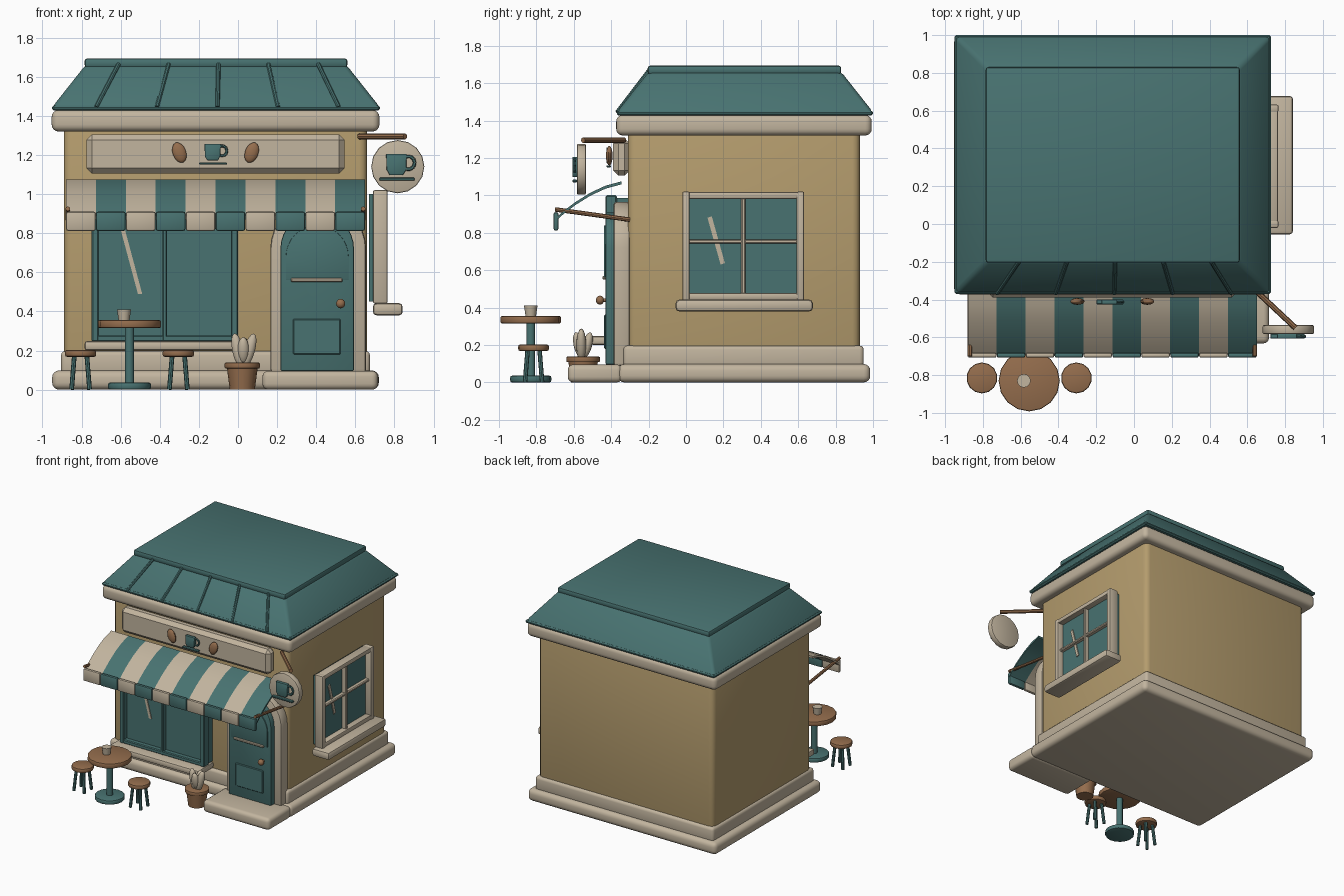
import bpy, bmesh
from math import sin, cos, pi, radians
from mathutils import Vector, Matrix

cube = bpy.data.objects.get("Cube")
if cube:
    bpy.data.objects.remove(cube, do_unlink=True)


def material(name, rgb):
    m = bpy.data.materials.new(name)
    m.use_nodes = True
    m.diffuse_color = (*rgb, 1)
    m.node_tree.nodes["Principled BSDF"].inputs["Base Color"].default_value = (*rgb, 1)
    return m


TEAL = material("teal_paint", (0.065, 0.17, 0.165))
CREAM = material("cream_trim", (0.54, 0.46, 0.345))
TAN = material("tan_plaster", (0.46, 0.335, 0.155))
WOOD = material("warm_wood", (0.30, 0.155, 0.075))
parts = []


def finish(name, bm, mat, bevel=0, seg=1, angle=30):
    if bevel:
        edges = [e for e in bm.edges if len(e.link_faces) == 2 and e.calc_face_angle() > radians(angle)]
        bmesh.ops.bevel(bm, geom=edges, offset=bevel, segments=seg, profile=0.5, affect='EDGES')
    bmesh.ops.recalc_face_normals(bm, faces=bm.faces)
    me = bpy.data.meshes.new(name)
    bm.to_mesh(me)
    bm.free()
    me.materials.append(mat)
    ob = bpy.data.objects.new(name, me)
    bpy.context.collection.objects.link(ob)
    parts.append(ob)
    return ob


def box(name, mat, x, y, z, bevel=0, seg=1, inset=0):
    """Box from three (low, high) ranges; inset shrinks the top."""
    bm = bmesh.new()
    bmesh.ops.create_cube(bm, size=1)
    for v in bm.verts:
        top = inset if v.co.z > 0 else 0
        v.co = [(lo + hi) / 2 + (1 if c > 0 else -1) * ((hi - lo) / 2 - t)
                for c, (lo, hi), t in zip(v.co, (x, y, z), (top, top, 0))]
    return finish(name, bm, mat, bevel, seg)


def rod(name, mat, p, q, r1, r2=None, sides=12, bevel=0):
    """Cylinder or cone from p to q."""
    p, q = Vector(p), Vector(q)
    bm = bmesh.new()
    m = Matrix.Translation((p + q) / 2) @ (q - p).to_track_quat('Z', 'Y').to_matrix().to_4x4()
    bmesh.ops.create_cone(bm, cap_ends=True, segments=sides, radius1=r1,
                          radius2=r1 if r2 is None else r2, depth=(q - p).length, matrix=m)
    return finish(name, bm, mat, bevel, 2, 50)


def ball(name, mat, loc, size, tilt=0, tilt_x=0):
    bm = bmesh.new()
    m = (Matrix.Translation(loc) @ Matrix.Rotation(radians(tilt), 4, 'Y')
         @ Matrix.Rotation(radians(tilt_x), 4, 'X') @ Matrix.Diagonal((*size, 1)))
    bmesh.ops.create_uvsphere(bm, u_segments=14, v_segments=8, radius=1, matrix=m)
    return finish(name, bm, mat)


def prism(name, mat, outline, y0, y1, bevel=0):
    """Extrude an x-z outline along y."""
    bm = bmesh.new()
    face = bm.faces.new([bm.verts.new((x, y0, z)) for x, z in outline])
    new = bmesh.ops.extrude_face_region(bm, geom=[face])["geom"]
    bmesh.ops.translate(bm, verts=[g for g in new if isinstance(g, bmesh.types.BMVert)],
                        vec=(0, y1 - y0, 0))
    return finish(name, bm, mat, bevel, 2, 40)


def arch(cx, half, z0, spring, n=16):
    return [(cx - half, z0), (cx + half, z0)] + [
        (cx + half * cos(pi * i / n), spring + half * sin(pi * i / n)) for i in range(n + 1)]


def cup_icon(name, cx, cz, y, s):
    """Flat cup with ring handle and saucer, facing the front."""
    body = [(-.42, .45), (.42, .45), (.4, -.2), (.28, -.42), (-.28, -.42), (-.4, -.2)]
    prism(name + "_body", TEAL, [(cx + s * a, cz + s * b) for a, b in body], y, y + 0.025, 0.004)
    pts = [(cx + s * (.5 + .25 * cos(t)), y + 0.012, cz + s * (.08 + .27 * sin(t)))
           for t in [2 * pi * i / 10 for i in range(10)]]
    for a, b in zip(pts, pts[1:] + pts[:1]):
        rod(name + "_handle", TEAL, a, b, s * 0.07, sides=6)
    box(name + "_saucer", TEAL, (cx - .7 * s, cx + .75 * s), (y, y + 0.025),
        (cz - .64 * s, cz - .53 * s), 0.003)


# Shell: plinths, walls, cornice
box("base_plinth", CREAM, (-.95, .72), (-.365, .985), (0, .098), .035, 4)
box("upper_plinth", CREAM, (-.905, .675), (-.335, .95), (.08, .197), .022, 3)
box("walls", TAN, (-.89, .66), (-.31, .93), (.1, 1.36), .04, 3)
box("cornice", CREAM, (-.953, .723), (-.373, .993), (1.32, 1.43), .035, 4)

# Roof with a raised top and front seams
box("roof_eave", TEAL, (-.95, .725), (-.37, 1), (1.428, 1.452), .008)
box("roof_slope", TEAL, (-.95, .725), (-.37, 1), (1.445, 1.66), .02, 2, inset=.17)
box("roof_cap", TEAL, (-.785, .56), (-.205, .83), (1.648, 1.694), .014, 2)
for i in range(-2, 3):
    rod("roof_seam", TEAL, (-.105 + .31 * i, -.368, 1.445), (-.1 + .255 * i, -.2, 1.665), .011, sides=8)

# Shop sign over the awning
box("sign_board", CREAM, (-.775, .545), (-.39, -.3), (1.105, 1.305), .028)
cup_icon("sign_cup", -.13, 1.213, -.425, .098)
for x, tilt in ((-.3, -20), (.07, 20)):
    ball("coffee_bean", WOOD, (x, -.41, 1.212), (.035, .018, .054), tilt)

# Striped awning with valance
profile = [(-.345, 1.075), (-.43, 1.052), (-.51, 1.015), (-.59, .965), (-.65, .92), (-.69, .885)]
x0, step = -.88, .153
for i in range(10):
    mat = TEAL if i % 2 else CREAM
    xa, xb = x0 + i * step, x0 + (i + 1) * step
    bm = bmesh.new()
    rows = [[bm.verts.new((x, y, z)) for x in (xa, xb)] for y, z in profile]
    rows += [[bm.verts.new((x, y, z - .016)) for x in (xa, xb)] for y, z in reversed(profile)]
    for a, b in zip(rows, rows[1:] + rows[:1]):
        bm.faces.new((a[0], a[1], b[1], b[0]))
    n = len(profile)
    for side in (0, 1):
        for k in range(n - 1):
            bm.faces.new([rows[j][side] for j in (k, k + 1, 2 * n - 2 - k, 2 * n - 1 - k)])
    finish("awning_stripe", bm, mat)
    box("awning_valance", mat, (xa + .001, xb - .001), (-.708, -.682), (.812, .91), .01, 2)
for x in (-.87, .64):
    rod("awning_brace", WOOD, (x, -.7, .925), (x, -.3, .87), .012, sides=8)

# Front display window
box("shop_glass", TEAL, (-.74, -.01), (-.39, -.3), (.25, .985))
for x, w in ((-.73, .018), (-.375, .012), (-.018, .018)):
    box("shop_window_upright", TEAL, (x - w, x + w), (-.43, -.37), (.245, 1), .006)
for z in (.262, .985):
    box("shop_window_rail", TEAL, (-.745, 0), (-.428, -.37), (z - .016, z + .016), .006)
box("shop_sill", CREAM, (-.785, .005), (-.51, -.31), (.2, .248), .014, 2)
prism("shop_glint", CREAM, [(-.622, .9), (-.6, .9), (-.49, .49), (-.512, .49)], -.396, -.388)

# Arched door, surround and step
prism("door_surround", CREAM, arch(.41, .245, .09, .72), -.388, -.3, .015)
prism("door_leaf", TEAL, arch(.405, .188, .095, .72), -.43, -.36, .008)
prism("door_pane", TEAL, arch(.405, .16, .56, .68), -.438, -.42, .003)
box("door_panel", TEAL, (.282, .525), (-.438, -.42), (.18, .362), .005)
box("door_bar", CREAM, (.27, .535), (-.447, -.425), (.55, .57), .005)
rod("door_knob_stem", WOOD, (.525, -.42, .44), (.525, -.46, .44), .01)
ball("door_knob", WOOD, (.525, -.46, .44), (.024, .022, .024))
box("door_step", CREAM, (.125, .715), (-.632, -.34), (0, .096), .03, 4)

# Right-side window
box("side_glass", TEAL, (.67, .715), (0, .62), (.45, 1))
for y in (0, .612):
    box("side_window_upright", CREAM, (.69, .765), (y - .02, y + .02), (.44, 1.02), .009, 2)
for z in (.46, 1):
    box("side_window_rail", CREAM, (.69, .762), (-.015, .628), (z - .018, z + .018), .009, 2)
box("side_mullion", CREAM, (.7, .75), (.295, .318), (.45, 1), .006)
box("side_crossbar", CREAM, (.7, .745), (0, .61), (.743, .765), .006)
box("side_sill", CREAM, (.69, .842), (-.055, .678), (.38, .442), .018, 2)
glint = prism("side_glint", CREAM, [(.115, .88), (.138, .888), (.208, .638), (.185, .63)], -.722, -.714)
glint.matrix_world = Matrix.Rotation(pi / 2, 4, 'Z')

# Hanging round sign
rod("hanger_rod", WOOD, (.62, -.33, 1.295), (.855, -.55, 1.295), .015, sides=8)
rod("hanging_disc", CREAM, (.817, -.583, 1.14), (.817, -.535, 1.14), .136, sides=16, bevel=.008)
cup_icon("hanging_cup", .81, 1.15, -.607, .125)

# Table, cup and stools
TX, TY = -.555, -.83
rod("table_top", WOOD, (TX, TY, .315), (TX, TY, .355), .162, sides=16, bevel=.008)
rod("table_post", TEAL, (TX, TY, .02), (TX, TY, .32), .024)
rod("table_foot", TEAL, (TX, TY, 0), (TX, TY, .036), .11, sides=16, bevel=.01)
rod("table_cup", CREAM, (TX - .028, TY, .355), (TX - .028, TY, .41), .028, .036)
for x in (-.805, -.305):
    y = -.815
    rod("stool_seat", WOOD, (x, y, .168), (x, y, .203), .082, sides=14, bevel=.01)
    for k in range(4):
        a, b = cos(pi / 4 + k * pi / 2), sin(pi / 4 + k * pi / 2)
        rod("stool_leg", TEAL, (x + .065 * a, y + .065 * b, 0), (x + .045 * a, y + .045 * b, .175), .012, sides=8)

# Potted plant
PX, PY = .022, -.55
rod("plant_pot", WOOD, (PX, PY, 0), (PX, PY, .12), .064, .08, 16)
rod("pot_rim", WOOD, (PX, PY, .108), (PX, PY, .138), .09, sides=16, bevel=.006)
for dx, dy, tilt, tilt_x in ((-.022, -.01, -12, 0), (.035, -.01, 16, 0), (.005, .022, 4, -14), (.005, -.025, 0, 12)):
    ball("plant_leaf", CREAM, (PX + dx, PY + dy, .2), (.03, .026, .09 if dy == -.01 else .07), tilt, tilt_x)

# Smooth shading with sharp edges kept
bpy.ops.object.select_all(action='DESELECT')
for ob in parts:
    ob.select_set(True)
bpy.context.view_layer.objects.active = parts[0]
bpy.ops.object.shade_smooth_by_angle(angle=radians(35))
